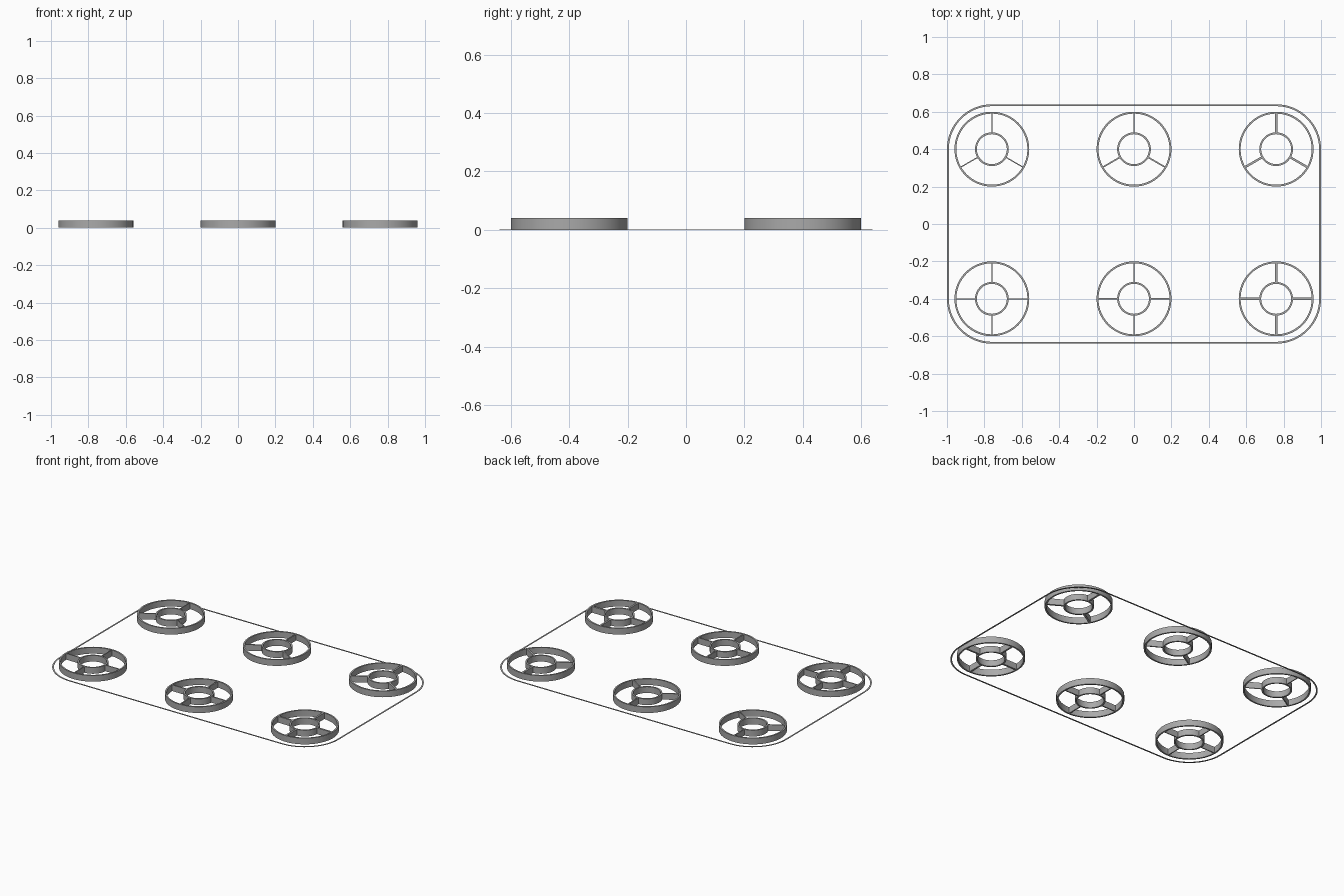
import bpy, bmesh, math
from mathutils import Matrix

cube = bpy.data.objects.get("Cube")
if cube:
    bpy.data.objects.remove(cube)

grey = bpy.data.materials.new("mid grey")
grey.use_nodes = True
colour = (0.4, 0.4, 0.4, 1)
grey.diffuse_color = colour
grey.node_tree.nodes["Principled BSDF"].inputs["Base Color"].default_value = colour

HEIGHT = 0.04
WALL = 0.01
RIM, HUB = 0.2, 0.09


def arc(cx, cy, r, start, sweep, n):
    """Points on an arc, end excluded."""
    return [(cx + r * math.cos(start + sweep * i / n),
             cy + r * math.sin(start + sweep * i / n)) for i in range(n)]


def rounded_loop(x, y, r, n=16):
    """Rounded rectangle from four corner arcs."""
    pts = []
    for k, (sx, sy) in enumerate([(1, 1), (-1, 1), (-1, -1), (1, -1)]):
        corner = arc(sx * (x - r), sy * (y - r), r, k * math.pi / 2, math.pi / 2, n)
        end = (k + 1) * math.pi / 2
        corner.append((sx * (x - r) + r * math.cos(end), sy * (y - r) + r * math.sin(end)))
        pts += corner
    return pts


def add_band(bm, outer, inner, height):
    """Closed wall between two matching outlines."""
    rows = [[bm.verts.new((x, y, z)) for x, y in loop]
            for loop, z in ((outer, 0), (outer, height), (inner, height), (inner, 0))]
    n = len(outer)
    for a in range(4):
        lower, upper = rows[a], rows[(a + 1) % 4]
        for i in range(n):
            j = (i + 1) % n
            bm.faces.new((lower[i], lower[j], upper[j], upper[i]))


def finish(bm, name, location=(0, 0, 0)):
    bmesh.ops.recalc_face_normals(bm, faces=bm.faces)
    mesh = bpy.data.meshes.new(name)
    bm.to_mesh(mesh)
    bm.free()
    mesh.materials.append(grey)
    obj = bpy.data.objects.new(name, mesh)
    obj.location = location
    bpy.context.collection.objects.link(obj)
    bpy.ops.object.select_all(action='DESELECT')
    obj.select_set(True)
    bpy.context.view_layer.objects.active = obj
    bpy.ops.object.shade_smooth_by_angle(angle=math.radians(30))


def wheel(name, x, y, spokes, thickness):
    bm = bmesh.new()
    # Rim and hub
    for r in (RIM, HUB):
        add_band(bm, arc(0, 0, r, 0, math.tau, 64),
                 arc(0, 0, r - WALL, 0, math.tau, 64), HEIGHT)
    # Spokes run from inside the hub wall to inside the rim wall
    start, end = HUB - WALL / 2, RIM - WALL / 2
    for k in range(spokes):
        turn = Matrix.Rotation(math.pi / 2 + math.tau * k / spokes, 4, 'Z')
        shift = Matrix.Translation(((start + end) / 2, 0, HEIGHT / 2))
        size = Matrix.Diagonal((end - start, thickness, HEIGHT, 1))
        bmesh.ops.create_cube(bm, size=1, matrix=turn @ shift @ size)
    finish(bm, name, (x, y, 0))


# Two rows of wheels, spokes thickening from right to left
for row, y, spokes in (("front", -0.4, 4), ("back", 0.4, 3)):
    for side, x, thickness in (("right", -0.76, 0.006), ("middle", 0, 0.008), ("left", 0.76, 0.012)):
        wheel(f"{row}_{side}_wheel", x, y, spokes, thickness)

# Thin flat outline around the wheels
bm = bmesh.new()
add_band(bm, rounded_loop(1, 0.64, 0.24), rounded_loop(0.99, 0.63, 0.23), 0.002)
finish(bm, "outline_frame")
